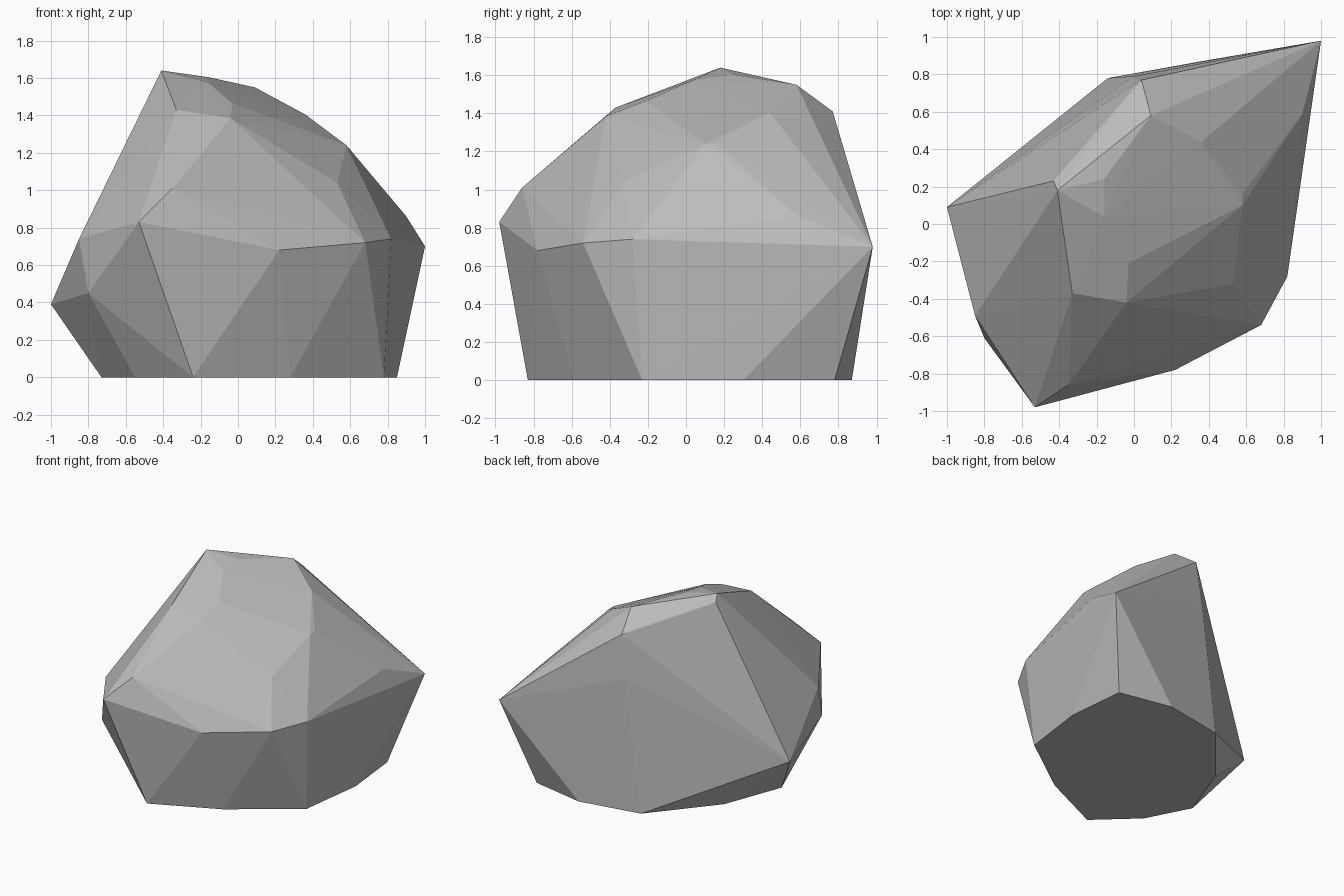
import bpy, bmesh

if "Cube" in bpy.data.objects:
    bpy.data.objects.remove(bpy.data.objects["Cube"])

# Corner points of the chipped boulder, by level
base = [(-.24, -.83), (.28, -.59), (.78, -.23), (.85, .30), (.80, .78),
        (.36, .87), (-.14, .78), (-.55, .29), (-.73, -.19), (-.55, -.54)]
waist = [(-1, .09, .39), (-.80, -.61, .45), (-.85, -.49, .74), (-.53, -.98, .83),
         (.22, -.78, .68), (.68, -.54, .72), (.82, -.28, .74), (1, .98, .70)]
shoulder = [(-.35, -.86, 1.01), (.53, -.32, 1.04), (.90, .59, .86), (0, .79, 1.06),
            (.58, .10, 1.24), (.58, .16, 1.24)]
crown = [(-.41, .18, 1.64), (-.43, .23, 1.59), (-.33, -.37, 1.43), (-.04, -.42, 1.385),
         (-.03, -.21, 1.465), (-.16, .04, 1.575), (-.16, .24, 1.605),
         (.09, .58, 1.55), (.04, .77, 1.41), (.36, .44, 1.405)]

# Wrap the points in a faceted convex skin
bm = bmesh.new()
for p in [(x, y, 0) for x, y in base] + waist + shoulder + crown:
    bm.verts.new(p)
hull = bmesh.ops.convex_hull(bm, input=bm.verts[:])
loose = [v for v in bm.verts if not v.link_faces]
bmesh.ops.delete(bm, geom=loose, context='VERTS')
bmesh.ops.recalc_face_normals(bm, faces=bm.faces[:])

mesh = bpy.data.meshes.new("boulder")
bm.to_mesh(mesh)
bm.free()
boulder = bpy.data.objects.new("boulder", mesh)
bpy.context.collection.objects.link(boulder)

# Plain grey stone
stone = bpy.data.materials.new("grey stone")
stone.diffuse_color = (0.5, 0.5, 0.5, 1)
stone.use_nodes = True
stone.node_tree.nodes["Principled BSDF"].inputs["Base Color"].default_value = stone.diffuse_color
mesh.materials.append(stone)
